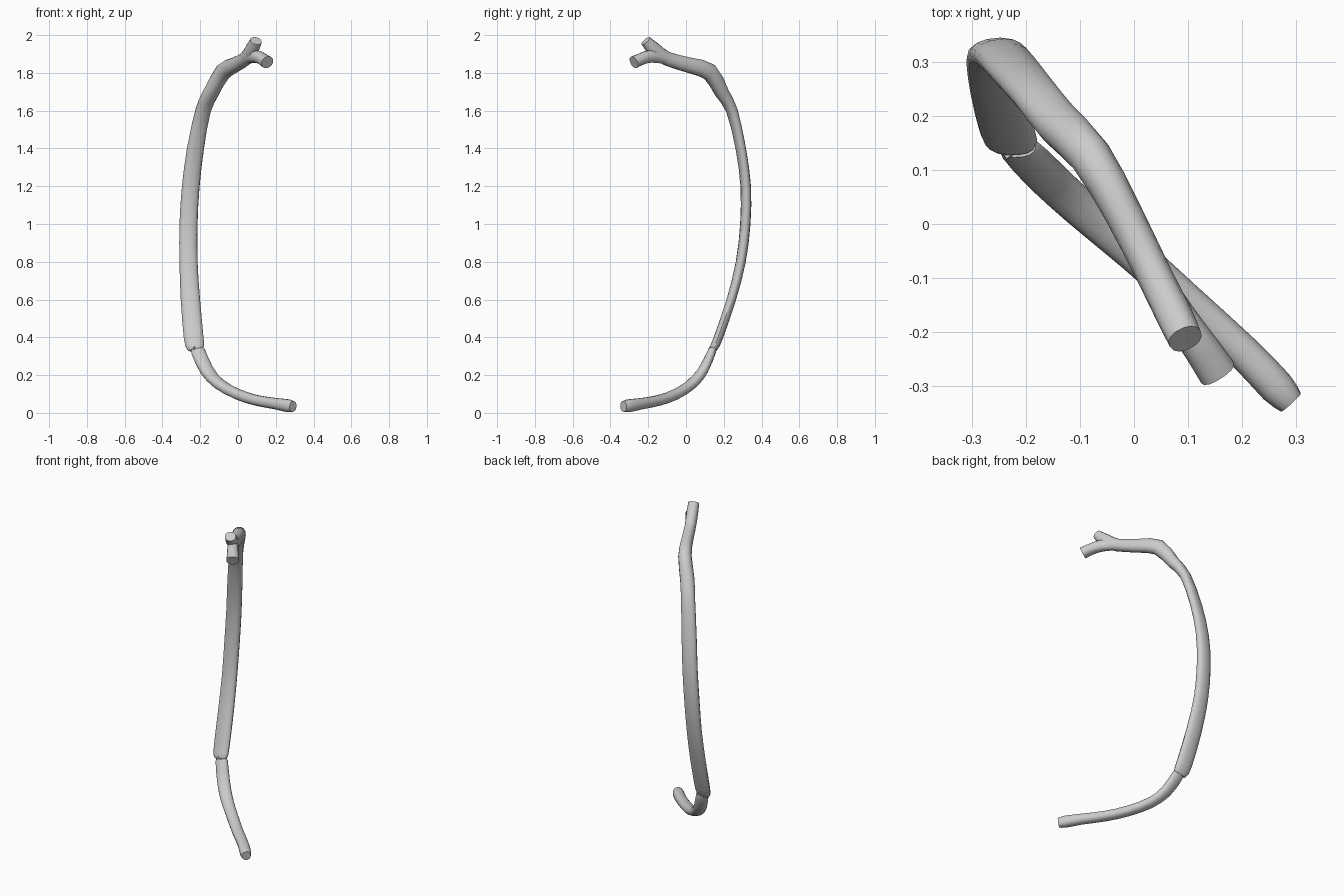
import bpy
import bmesh
from math import cos, sin, pi, radians
from mathutils import Vector

default_cube = bpy.data.objects.get("Cube")
if default_cube:
    bpy.data.objects.remove(default_cube, do_unlink=True)

SIDES = 14

bone_grey = bpy.data.materials.new("bone grey")
bone_grey.use_nodes = True
colour = (0.6, 0.6, 0.6, 1)
bone_grey.diffuse_color = colour
bone_grey.node_tree.nodes["Principled BSDF"].inputs["Base Color"].default_value = colour


def blend(a, b, c, d, t):
    """Catmull-Rom interpolation between b and c."""
    return 0.5 * (2 * b + (c - a) * t + (2 * a - 5 * b + 4 * c - d) * t * t
                  + (3 * b - a - 3 * c + d) * t ** 3)


def refine(stations, steps):
    """Insert smooth intermediate stations."""
    last = len(stations) - 1
    result = []
    for i in range(last):
        quad = [stations[min(max(i + k, 0), last)] for k in (-1, 0, 1, 2)]
        for s in range(steps):
            result.append([blend(*values, s / steps) for values in zip(*quad)])
    result.append(list(stations[-1]))
    return result


def rounded(value):
    """Slightly squared-off ellipse coordinate."""
    return abs(value) ** 0.88 * (1 if value > 0 else -1)


def sweep(name, stations, steps=2):
    """Loft oval sections: x, y, z, half width, half thickness, width heading."""
    rows = refine(stations, steps)
    centres = [Vector(row[:3]) for row in rows]
    bm = bmesh.new()
    rings = []
    for i, row in enumerate(rows):
        tangent = centres[min(i + 1, len(rows) - 1)] - centres[max(i - 1, 0)]
        tangent.normalize()
        heading = radians(row[5])
        across = Vector((cos(heading), sin(heading), 0))
        across = (across - tangent * across.dot(tangent)).normalized()
        depth = tangent.cross(across)
        ring = []
        for k in range(SIDES):
            a = 2 * pi * k / SIDES
            ring.append(bm.verts.new(centres[i] + across * row[3] * rounded(cos(a))
                                     + depth * row[4] * rounded(sin(a))))
        rings.append(ring)
    for lower, upper in zip(rings, rings[1:]):
        for k in range(SIDES):
            n = (k + 1) % SIDES
            bm.faces.new((lower[k], lower[n], upper[n], upper[k]))
    bm.faces.new(rings[0])
    bm.faces.new(rings[-1])
    bmesh.ops.recalc_face_normals(bm, faces=bm.faces)
    mesh = bpy.data.meshes.new(name)
    bm.to_mesh(mesh)
    bm.free()
    mesh.materials.append(bone_grey)
    part = bpy.data.objects.new(name, mesh)
    bpy.context.collection.objects.link(part)
    return part


# Curved bone, from the upper fork facet down to its rounded lower end
rib = sweep("rib_shaft", [
    (.095, -.213, 1.97, .032, .028, 30),
    (.075, -.17, 1.925, .034, .038, 30),
    (.04, -.1, 1.875, .033, .037, 30),
    (-.02, .02, 1.84, .035, .041, 30),
    (-.08, .125, 1.805, .039, .046, 30),
    (-.14, .187, 1.7, .042, .037, 24),
    (-.185, .243, 1.6, .042, .029, 18),
    (-.225, .29, 1.4, .046, .026, 12),
    (-.25, .316, 1.2, .047, .027, 8),
    (-.262, .314, 1, .048, .027, 5),
    (-.262, .29, .8, .048, .026, 3),
    (-.252, .24, .6, .051, .025, 0),
    (-.235, .172, .4, .052, .024, -3),
    (-.226, .15, .35, .047, .022, -3),
    (-.223, .143, .334, .036, .017, -3),
])

# Second prong of the fork, pointing forward and down
prong = sweep("rib_head", [
    (.035, -.09, 1.87, .025, .026, 30),
    (.09, -.18, 1.888, .031, .034, 30),
    (.13, -.238, 1.873, .034, .031, 30),
    (.155, -.276, 1.856, .036, .033, 30),
])

# Fuse the prong into the shaft
union = rib.modifiers.new("fuse_prong", "BOOLEAN")
union.operation = "UNION"
union.solver = "EXACT"
union.object = prong
bpy.context.view_layer.objects.active = rib
rib.select_set(True)
bpy.ops.object.modifier_apply(modifier=union.name)
bpy.data.objects.remove(prong, do_unlink=True)

# Cartilage strip sweeping forward from the lower end
cartilage = sweep("rib_cartilage", [
    (-.214, .14, .338, .03, .015, 0),
    (-.211, .137, .325, .038, .022, 2),
    (-.165, .09, .225, .038, .026, 15),
    (-.1, .03, .153, .036, .027, 30),
    (0, -.055, .098, .034, .028, 42),
    (.1, -.145, .066, .033, .028, 45),
    (.2, -.235, .049, .032, .03, 45),
    (.265, -.303, .038, .033, .034, 42),
    (.291, -.331, .034, .025, .028, 40),
])

# Soft shading with crisp end facets
bpy.ops.object.select_all(action="DESELECT")
for part in (rib, cartilage):
    part.select_set(True)
bpy.context.view_layer.objects.active = rib
bpy.ops.object.shade_smooth_by_angle(angle=radians(40))
